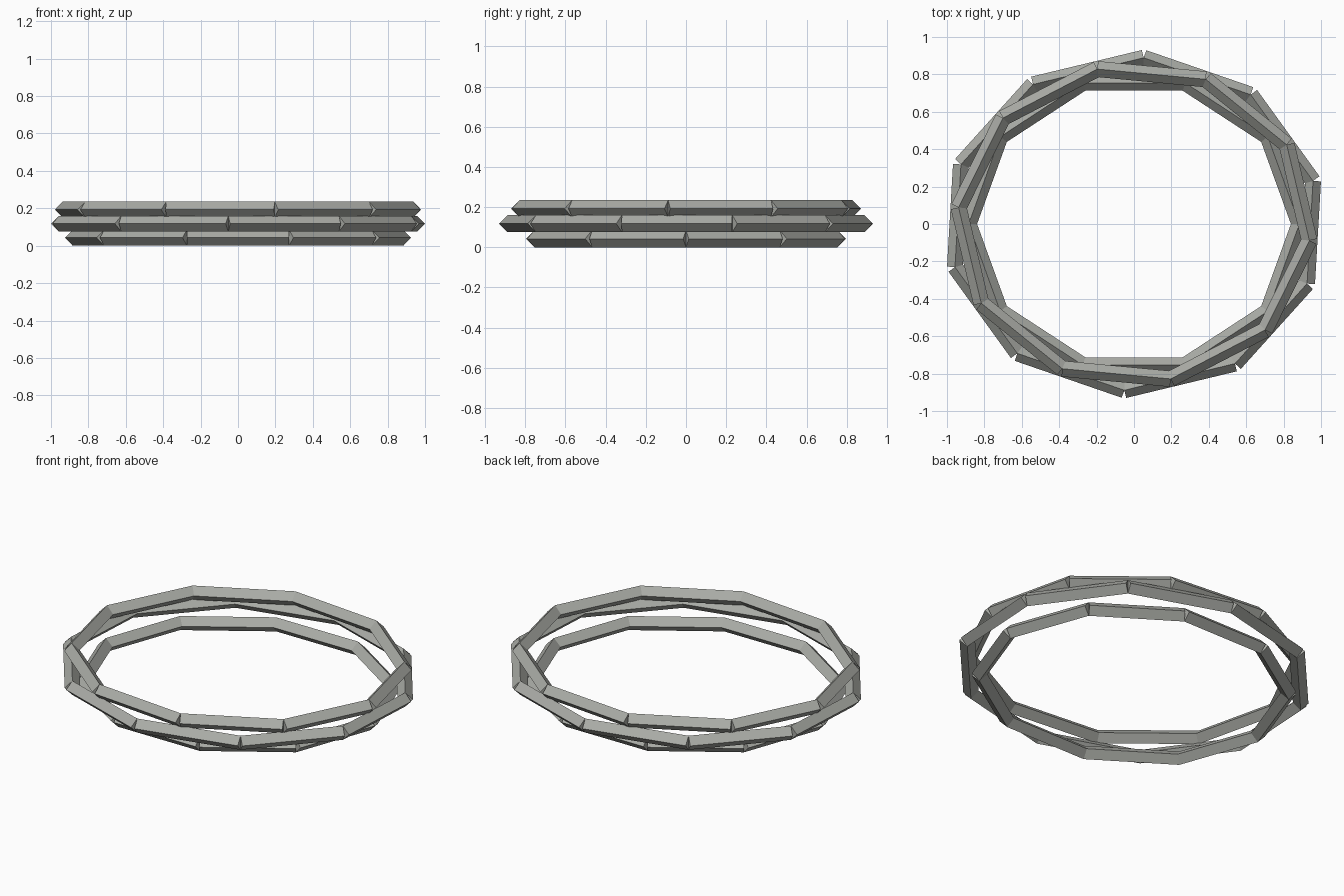
import bpy, bmesh
from math import sin, cos, radians
from mathutils import Matrix, Vector

cube = bpy.data.objects.get("Cube")
if cube:
    bpy.data.objects.remove(cube, do_unlink=True)

stone = bpy.data.materials.new("stone_grey")
stone.use_nodes = True
colour = (0.40, 0.41, 0.38, 1)
stone.diffuse_color = colour
stone.node_tree.nodes["Principled BSDF"].inputs["Base Color"].default_value = colour

SIDES = 10        # bars in each ring
HALF = 0.0425     # half diagonal of a square bar standing on its edge
SQUASH = 0.898    # depth of the oval against its width
UP = Vector((0, 0, 1))


def bar_ring(name, radius, z, turn):
    """Oval of separate square bars whose centre lines meet at the corners."""
    bm = bmesh.new()
    step = 360 / SIDES
    corners = []
    for i in range(SIDES):
        a = radians(turn + i * step)
        corners.append(Vector((radius * cos(a), radius * SQUASH * sin(a), z)))
    for i, start in enumerate(corners):
        end = corners[(i + 1) % SIDES]
        along = (end - start).normalized()
        out = UP.cross(along)
        frame = Matrix((out, UP, out.cross(UP))).transposed().to_4x4()
        frame.translation = (start + end) / 2
        bmesh.ops.create_cone(bm, cap_ends=True, segments=4, radius1=HALF,
                              radius2=HALF, depth=(end - start).length,
                              matrix=frame)
    bmesh.ops.recalc_face_normals(bm, faces=bm.faces)
    mesh = bpy.data.meshes.new(name)
    bm.to_mesh(mesh)
    bm.free()
    mesh.materials.append(stone)
    bpy.context.collection.objects.link(bpy.data.objects.new(name, mesh))


# Three stacked rings, each turned a little further than the one below
bar_ring("bottom_ring", 0.884, HALF, 0)
bar_ring("middle_ring", 0.991, 0.1175, 15)
bar_ring("top_ring", 0.943, 0.1925, 30)
